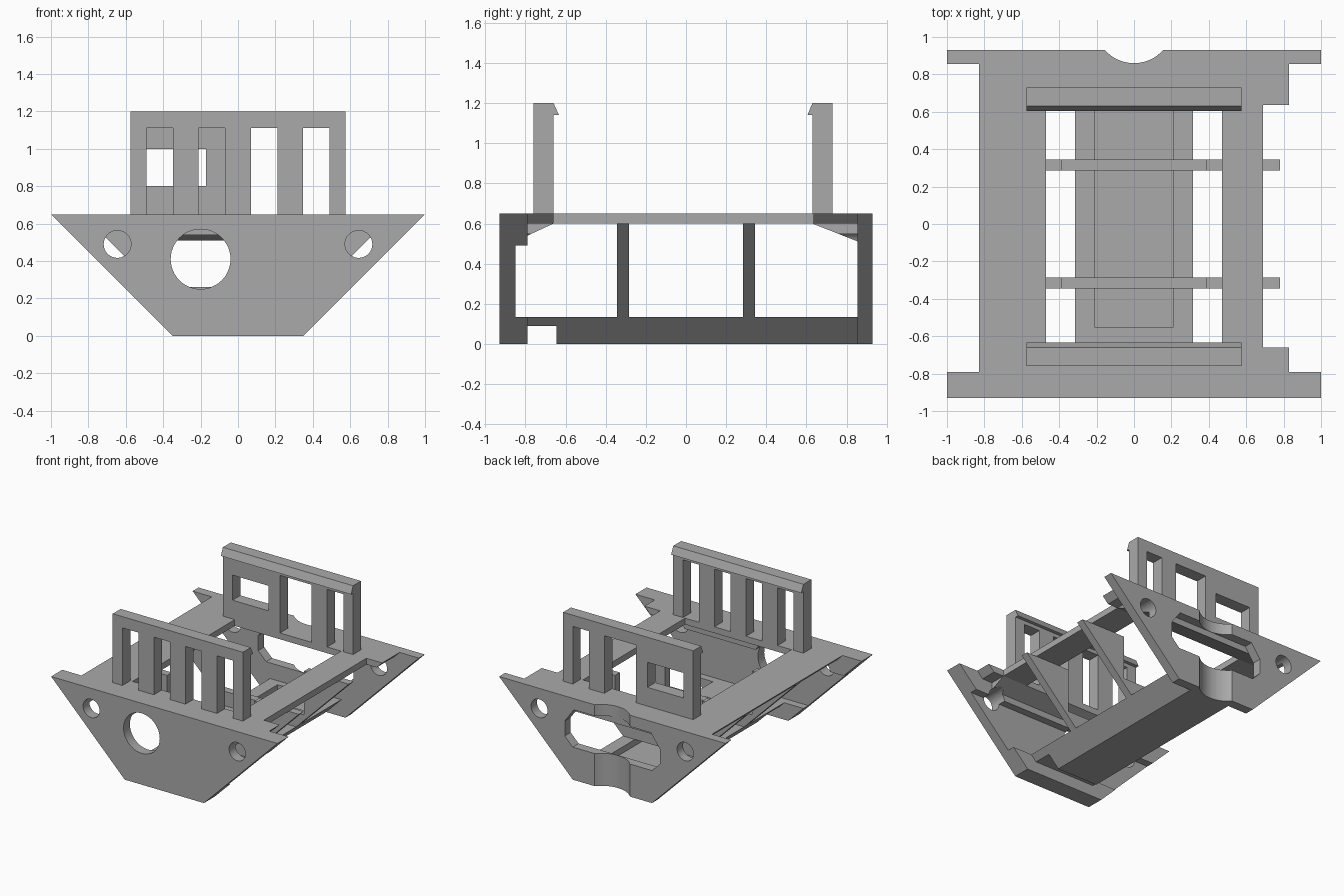
import bpy
import bmesh
import math
from mathutils import Vector

cube = bpy.data.objects.get("Cube")
if cube:
    bpy.data.objects.remove(cube, do_unlink=True)

grey = bpy.data.materials.new("plain grey")
grey.use_nodes = True
grey.diffuse_color = (0.4, 0.4, 0.4, 1)
grey.node_tree.nodes["Principled BSDF"].inputs["Base Color"].default_value = (0.4, 0.4, 0.4, 1)


def prism(name, profile, axis, start, end):
    """Extrude a 2D profile along x (y, z), y (x, z) or z (x, y)."""
    def place(p, t):
        return {"x": (t, p[0], p[1]), "y": (p[0], t, p[1]), "z": (p[0], p[1], t)}[axis]
    bm = bmesh.new()
    face = bm.faces.new([bm.verts.new(place(p, start)) for p in profile])
    step = Vector(place((0, 0), end - start))
    new = bmesh.ops.extrude_face_region(bm, geom=[face], use_keep_orig=True)["geom"]
    bmesh.ops.translate(bm, vec=step, verts=[v for v in new if isinstance(v, bmesh.types.BMVert)])
    bmesh.ops.recalc_face_normals(bm, faces=bm.faces)
    mesh = bpy.data.meshes.new(name)
    bm.to_mesh(mesh)
    bm.free()
    mesh.materials.append(grey)
    obj = bpy.data.objects.new(name, mesh)
    bpy.context.collection.objects.link(obj)
    return obj


def box(name, x0, x1, y0, y1, z0, z1):
    return prism(name, [(x0, y0), (x1, y0), (x1, y1), (x0, y1)], "z", z0, z1)


def circle(cx, cy, r, n=48):
    return [(cx + r * math.cos(math.tau * i / n), cy + r * math.sin(math.tau * i / n)) for i in range(n)]


def mirrored(half):
    """Close a right-hand outline with its reflection."""
    return half + [(-x, z) for x, z in reversed(half)]


def cut(obj, cutters):
    for c in cutters:
        mod = obj.modifiers.new("cut", "BOOLEAN")
        mod.operation = "DIFFERENCE"
        mod.solver = "EXACT"
        mod.object = c
        bpy.context.view_layer.objects.active = obj
        bpy.ops.object.modifier_apply(modifier=mod.name)
        bpy.data.objects.remove(c, do_unlink=True)


def hull(z0, z1):
    """Sloped cross-section between two heights."""
    return mirrored([(0.18 + z0, z0), (0.18 + z1, z1)])


def side_holes(y0, y1):
    return [prism("hole", circle(s * 0.645, 0.49, 0.073), "y", y0, y1) for s in (-1, 1)]


def notch():
    return prism("notch", circle(0, 1.068, 0.208, 96), "z", -0.1, 0.8)


end_outline = mirrored([(0.35, 0), (1, 0.65)])

# Front end plate, recessed behind, with one large and two small holes
front = prism("front_plate", end_outline, "y", -0.93, -0.79)
cut(front, [box("recess", -2, 2, -0.85, -0.7, 0.135, 0.49),
            prism("hole", circle(-0.2, 0.41, 0.16), "y", -1, -0.7)] + side_holes(-1, -0.7))

# Back end plate with a wide window and a round vertical notch
back = prism("back_plate", end_outline, "y", 0.855, 0.93)
window = mirrored([(0.35, 0.26), (0.42, 0.33), (0.42, 0.45), (0.34, 0.56)])
cut(back, [prism("window", window, "y", 0.8, 1), notch()] + side_holes(0.8, 1))

# Floor with a shallow channel and a cross groove underneath
floor = prism("floor", hull(0, 0.135), "y", -0.79, 0.858)
cut(floor, [box("channel", -0.21, 0.21, -0.55, 0.8, 0.085, 0.3),
            box("groove", -1, 1, -0.79, -0.645, -0.1, 0.09)])

# Deck frame around the central opening, cut back on one side
deck = prism("deck", hull(0.6, 0.65), "y", -0.79, 0.858)
cut(deck, [box("opening", -0.47, 0.47, -0.66, 0.63, 0.5, 0.8),
           box("side_cut", 0.69, 2, -0.66, 0.635, 0.5, 0.8)])

# Sloped supports joining the deck to the end plates
for name, tri, y0, y1 in (("front_support", [(-0.79, 0.54), (-0.66, 0.6), (-0.79, 0.6)], -0.8, -0.6),
                          ("back_support", [(0.858, 0.51), (0.858, 0.6), (0.63, 0.6)], 0.6, 0.9)):
    support = prism(name, tri, "x", -0.69, 0.69)
    cut(support, side_holes(y0, y1))

# Open ribs across the hull
for name, y in (("front_rib", -0.315), ("back_rib", 0.315)):
    rib = prism(name, hull(0.135, 0.6), "y", y - 0.03, y + 0.03)
    cut(rib, [box("rib_gap", -0.385, 0.385, y - 0.1, y + 0.1, 0.25, 0.8)])


# Upright slotted frames with an inward hooked lip
def clip_frame(name, outer, inner, tip, openings):
    profile = [(outer, 0.65), (inner, 0.65), (inner, 1.14), (tip, 1.14), (inner, 1.2), (outer, 1.2)]
    frame = prism(name, profile, "x", -0.575, 0.575)
    lo, hi = sorted((outer, inner))
    cut(frame, [box("slot", a, b, lo - 0.1, hi + 0.1, c, d) for a, b, c, d in openings])


base, top = 0.6, 1.11
clip_frame("front_frame", -0.76, -0.66, -0.633, [(x - 0.071, x + 0.071, base, top) for x in (-0.418, -0.14, 0.14, 0.418)])
clip_frame("back_frame", 0.73, 0.63, 0.605,
           [(-0.49, -0.17, 0.8, 1.0), (-0.07, 0.21, base, top), (0.347, 0.489, base, top)])
